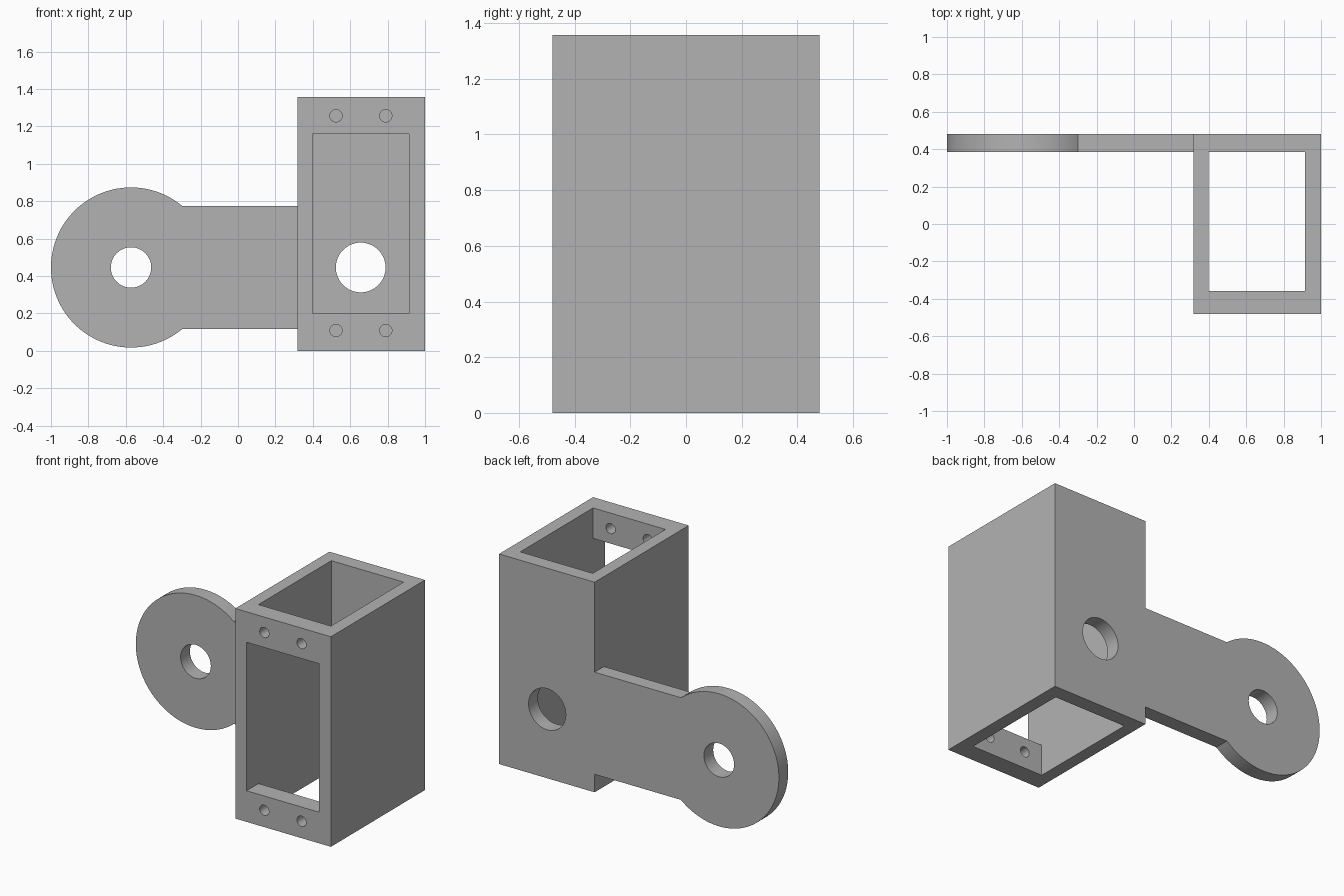
import bpy
import bmesh
from math import acos, asin, cos, sin, pi

cube = bpy.data.objects.get("Cube")
if cube:
    bpy.data.objects.remove(cube, do_unlink=True)

grey = bpy.data.materials.new("plain grey")
grey.use_nodes = True
grey.diffuse_color = (0.45, 0.45, 0.45, 1)
grey.node_tree.nodes["Principled BSDF"].inputs["Base Color"].default_value = (0.45, 0.45, 0.45, 1)


def prism(name, outline, y0, y1):
    """Extrude an x-z outline from y0 to y1."""
    bm = bmesh.new()
    face = bm.faces.new([bm.verts.new((x, y0, z)) for x, z in outline])
    grown = bmesh.ops.extrude_face_region(bm, geom=[face])["geom"]
    moved = [v for v in grown if isinstance(v, bmesh.types.BMVert)]
    bmesh.ops.translate(bm, verts=moved, vec=(0, y1 - y0, 0))
    bmesh.ops.recalc_face_normals(bm, faces=bm.faces)
    mesh = bpy.data.meshes.new(name)
    bm.to_mesh(mesh)
    bm.free()
    obj = bpy.data.objects.new(name, mesh)
    bpy.context.collection.objects.link(obj)
    return obj


def box(name, x0, x1, y0, y1, z0, z1):
    return prism(name, [(x0, z0), (x1, z0), (x1, z1), (x0, z1)], y0, y1)


def arc(cx, cz, r, start, end, steps):
    angles = [start + (end - start) * i / steps for i in range(steps + 1)]
    return [(cx + r * cos(a), cz + r * sin(a)) for a in angles]


def drill(name, cx, cz, r, y0, y1, sides=64):
    return prism(name, arc(cx, cz, r, 0, 2 * pi, sides)[:-1], y0, y1)


def combine(target, tool, operation):
    """Apply a boolean and discard its tool."""
    mod = target.modifiers.new(operation, "BOOLEAN")
    mod.operation, mod.solver, mod.object = operation, "EXACT", tool
    graph = bpy.context.evaluated_depsgraph_get()
    result = bpy.data.meshes.new_from_object(target.evaluated_get(graph))
    target.modifiers.clear()
    target.data = result
    bpy.data.objects.remove(tool, do_unlink=True)


# Rectangular sleeve with a flush side arm
FRONT, BACK, INNER_BACK = -0.48, 0.48, 0.385
CX, CZ, R = -0.572, 0.446, 0.428
bracket = box("bracket", 0.317, 1, FRONT, BACK, 0, 1.357)

# Rounded arm outline, its end buried in the sleeve wall
half = 0.33
a = asin(half / R)
outline = arc(CX, CZ, R, a, 2 * pi - a, 96)
outline += [(0.36, CZ - half), (0.36, CZ + half)]
combine(bracket, prism("arm", outline, INNER_BACK, BACK), "UNION")

# Open shaft, front window and holes
cutters = [
    box("shaft_cutter", 0.397, 0.915, -0.358, INNER_BACK, -0.2, 1.6),
    box("window_cutter", 0.397, 0.915, -0.7, 0, 0.201, 1.16),
    drill("arm_hole_cutter", CX, CZ, 0.108, 0.2, 0.7),
    drill("back_hole_cutter", 0.656, CZ, 0.133, 0.2, 0.7),
]
for x in (0.524, 0.79):
    for z in (0.109, 1.257):
        cutters.append(drill("screw_hole_cutter", x, z, 0.033, -0.7, -0.2, 32))
for cutter in cutters:
    combine(bracket, cutter, "DIFFERENCE")

bracket.data.materials.clear()
bracket.data.materials.append(grey)
for poly in bracket.data.polygons:
    poly.material_index = 0

# Smooth the curved walls and keep the edges crisp
bpy.ops.object.select_all(action="DESELECT")
bracket.select_set(True)
bpy.context.view_layer.objects.active = bracket
bpy.ops.object.shade_smooth_by_angle(angle=pi / 6)
